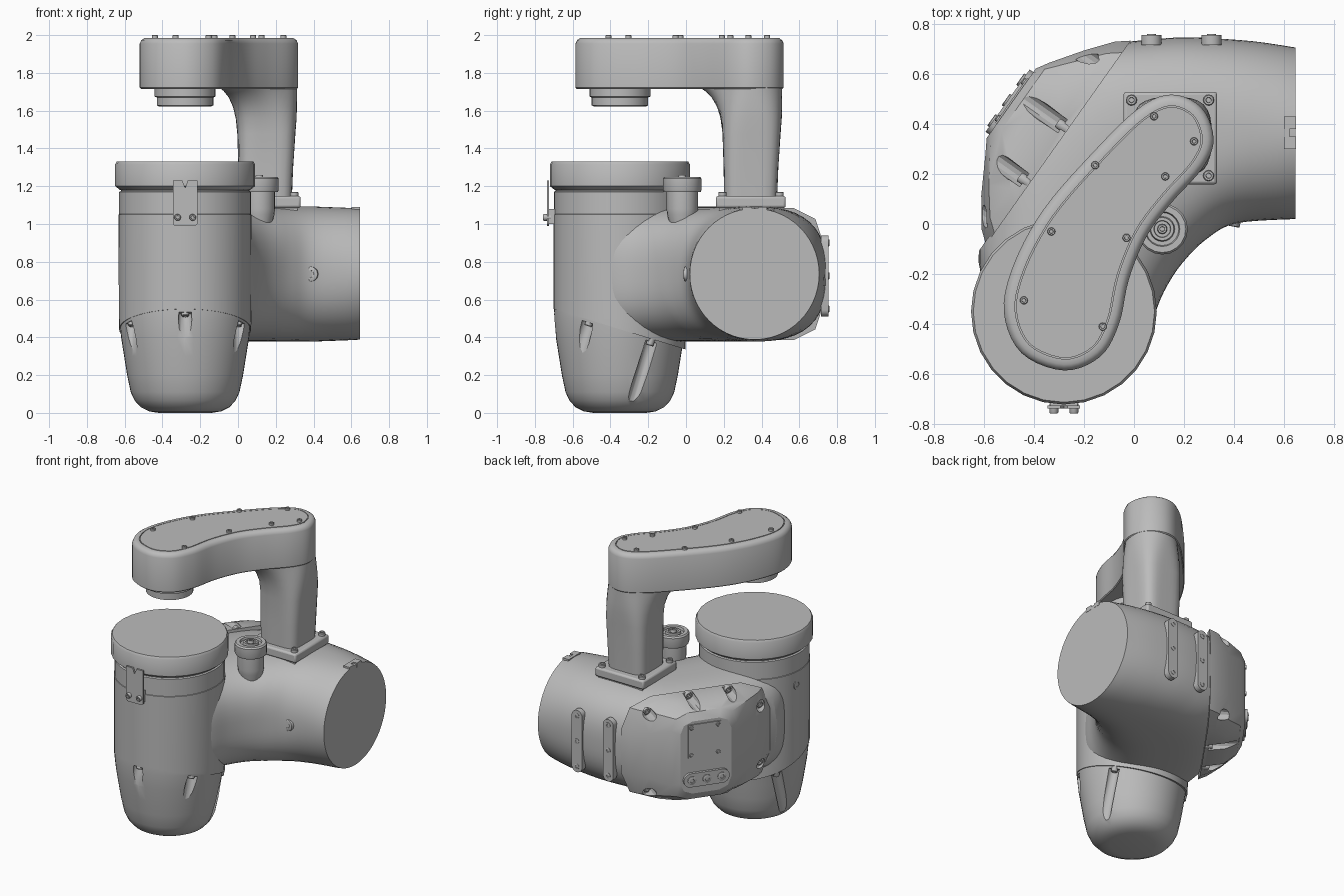
import bpy, bmesh, math
from mathutils import Vector

cube = bpy.data.objects.get("Cube")
if cube:
    bpy.data.objects.remove(cube, do_unlink=True)

gray = bpy.data.materials.new("machine gray")
gray.use_nodes = True
COLOR = (0.5, 0.5, 0.5, 1)
gray.diffuse_color = COLOR
gray.node_tree.nodes["Principled BSDF"].inputs["Base Color"].default_value = COLOR

UP = Vector((0, 0, 1))
AXIS = Vector((-0.28, -0.35, 0))        # upright joint axis
POST = Vector((0.145, 0.342, 0))        # post centre
MID = 0.735                             # height of the horizontal joint axis
SEAM = Vector((-0.31, 0.33, MID))       # centre of the cover seam
OUT = Vector((-0.816, 0.578, 0))        # cover faces this way
ALONG = Vector((0.578, 0.816, 0))


# ---- helpers ----
def finish(name, bm, angle=35):
    bmesh.ops.recalc_face_normals(bm, faces=bm.faces)
    mesh = bpy.data.meshes.new(name)
    bm.to_mesh(mesh)
    bm.free()
    mesh.materials.append(gray)
    ob = bpy.data.objects.new(name, mesh)
    bpy.context.collection.objects.link(ob)
    shade(ob, angle)
    return ob


def shade(ob, angle=35):
    bpy.ops.object.select_all(action='DESELECT')
    ob.select_set(True)
    bpy.context.view_layer.objects.active = ob
    bpy.ops.object.shade_smooth_by_angle(angle=math.radians(angle))


def loft(name, rings, clip=None, angle=35):
    """Skin closed rings, cap the ends, optionally drop all beyond a plane."""
    bm = bmesh.new()
    rows = [[bm.verts.new(p) for p in ring] for ring in rings]
    n = len(rows[0])
    for a, b in zip(rows, rows[1:]):
        for i in range(n):
            j = (i + 1) % n
            bm.faces.new((a[i], a[j], b[j], b[i]))
    bm.faces.new(rows[0])
    bm.faces.new(rows[-1])
    if clip:
        bmesh.ops.bisect_plane(bm, geom=bm.verts[:] + bm.edges[:] + bm.faces[:],
                               plane_co=clip[0], plane_no=clip[1], clear_outer=True)
        bmesh.ops.holes_fill(bm, edges=[e for e in bm.edges if e.is_boundary], sides=0)
    return finish(name, bm, angle)


def lathe(name, profile, origin, axis=UP, sides=16, clip=None):
    """Turn (radius, height) pairs around an axis."""
    q = Vector(axis).to_track_quat('Z', 'Y')
    turn = [2 * math.pi * i / sides for i in range(sides)]
    rings = [[Vector(origin) + q @ Vector((r * math.cos(t), r * math.sin(t), h)) for t in turn]
             for r, h in profile]
    return loft(name, rings, clip)


def bolt(name, at, axis=UP, r=0.018, h=0.018):
    return lathe(name, [(r, -0.02), (r, h * 0.8), (r * 0.85, h), (r * 0.5, h), (r * 0.45, h * 0.5)],
                 at, axis, 12)


def prism(name, outline, offset):
    return loft(name, [outline, [p + Vector(offset) for p in outline]])


def box(name, lo, hi):
    base = [Vector((x, y, lo[2])) for x, y in
            ((lo[0], lo[1]), (hi[0], lo[1]), (hi[0], hi[1]), (lo[0], hi[1]))]
    return prism(name, base, (0, 0, hi[2] - lo[2]))


def superellipse(count, power):
    """Unit outline: round at power 2, squarer above."""
    pts = []
    for i in range(count):
        t = 2 * math.pi * i / count
        x, y = math.cos(t), math.sin(t)
        pts.append(Vector((x, y, 0)) / (abs(x) ** power + abs(y) ** power) ** (1 / power))
    return pts


def spline(points, steps, closed=False):
    """Catmull-Rom curve through the points."""
    pts = [Vector(p) for p in points]
    n = len(pts)
    get = (lambda i: pts[i % n]) if closed else (lambda i: pts[max(0, min(n - 1, i))])
    out = []
    for i in range(n if closed else n - 1):
        a, b, c, d = (get(i + k) for k in (-1, 0, 1, 2))
        for s in range(steps):
            t = s / steps
            out.append(0.5 * (2 * b + (c - a) * t + (2 * a - 5 * b + 4 * c - d) * t * t
                              + (3 * b - a - 3 * c + d) * t ** 3))
    return out if closed else out + [pts[-1]]


def carve(ob, cutters, angle=35):
    for cutter in cutters:
        cutter.hide_render = True
        mod = ob.modifiers.new("slot", 'BOOLEAN')
        mod.operation, mod.solver, mod.object = 'DIFFERENCE', 'EXACT', cutter
        bpy.context.view_layer.objects.active = ob
        bpy.ops.object.modifier_apply(modifier=mod.name)
        bpy.data.objects.remove(cutter, do_unlink=True)
    shade(ob, angle)


# ---- upright joint: dome below a tilted seam, barrel and cap above ----
tilt = Vector((0, 0.307, 1)).normalized()
seam_at = Vector((0, 0, 0.335))
dome = lathe("lower_dome", [(0.14, 0), (0.19, 0.008), (0.235, 0.03), (0.267, 0.065), (0.288, 0.11),
                            (0.307, 0.2), (0.323, 0.3), (0.339, 0.4), (0.349, 0.5), (0.35, 0.7)],
             AXIS, sides=48, clip=(seam_at, tilt))
slots = []
for deg in (-150, -90, -30, 30, 150):
    d = Vector((math.cos(math.radians(deg)), math.sin(math.radians(deg)), 0))
    top = AXIS + d * 0.335
    top.z = 0.32 - 0.307 * top.y
    slots.append(lathe("slot_cutter", [(0.036, 0), (0.036, 0.45)], top, -tilt, 12))
    bolt("dome_bolt", top - d * 0.01, -tilt, 0.02, 0.02)
carve(dome, slots)
lathe("barrel", [(0.343, 0.2), (0.351, 0.5), (0.352, 1.05), (0.349, 1.052), (0.349, 1.17),
                 (0.34, 1.175), (0.34, 1.21)], AXIS, sides=48, clip=(seam_at, -tilt))
lathe("barrel_cap", [(0.345, 1.18), (0.37, 1.2), (0.371, 1.315), (0.362, 1.33)], AXIS, sides=28)

# ---- elbow body: round at its end, squarer into the barrel, cut flat for the cover ----
inner = spline([(0.645, 0.02), (0.41, 0.003), (0.29, -0.06), (0.19, -0.16), (0.12, -0.27),
                (0.065, -0.4), (0.0, -0.5)], 5)
outer = spline([(0.645, 0.705), (0.42, 0.735), (0.1, 0.74), (-0.25, 0.66), (-0.52, 0.32),
                (-0.62, -0.1), (-0.58, -0.28)], 5)
rings = []
for k, (a, b) in enumerate(zip(inner, outer)):
    c, h = (a + b) / 2, (b - a) / 2
    blend = min(1, k / 12)
    high = 0.347 + 0.01 * min(1, k / 5)
    rings.append([(*(c + h * p.x), MID + high * p.y) for p in superellipse(56, 2 + 0.9 * blend)])
loft("elbow_body", rings, clip=(SEAM, OUT))

# ---- faceted back cover ----
rings = []
for n, u0, u1, h, cut in ((-0.01, -0.5, 0.5, 0.35, 0.2), (0.04, -0.46, 0.46, 0.348, 0.2),
                          (0.12, -0.35, 0.36, 0.335, 0.18), (0.205, -0.2, 0.24, 0.3, 0.11),
                          (0.235, -0.15, 0.19, 0.25, 0.08)):
    pts = []
    for su, sz in ((1, 1), (-1, 1), (-1, -1), (1, -1)):
        corner = [(su * a, sz * b) for a, b in ((0, cut), (0.29 * cut, 0.29 * cut), (cut, 0))]
        edge = u1 if su > 0 else u0
        pts += [(edge - a, sz * h - b) for a, b in (corner if su * sz > 0 else corner[::-1])]
    rings.append([SEAM + ALONG * u + OUT * n + UP * z for u, z in pts])
cover = loft("back_cover", rings, angle=28)
slots = []
for u, z in ((-0.2, 0.335), (0.064, 0.335), (0.345, 0.27), (-0.41, 0.2)):
    for side in (1, -1):
        at = SEAM + ALONG * u + UP * side * z + OUT * 0.015
        slots.append(lathe("slot_cutter", [(0.036, 0), (0.036, 0.4)], at, OUT, 12))
        bolt("cover_bolt", at, OUT, 0.021, 0.025)
carve(cover, slots, 28)


# plates on the cover face
def on_cover(u, z, n=0.228):
    return SEAM + ALONG * u + OUT * n + UP * z


prism("cover_panel", [on_cover(0.03 + x * 0.11, 0.115 + z * 0.115)
                      for x, z in ((-1, -1), (1, -1), (1, 1), (-1, 1))], OUT * 0.014)
for x in (-1, 1):
    for z in (-1, 1):
        bolt("panel_bolt", on_cover(0.03 + x * 0.09, 0.115 + z * 0.095, 0.24), OUT, 0.014, 0.01)


def obround(reach, r):
    pts = []
    for i in range(20):
        t = 2 * math.pi * (i + 0.5) / 20
        pts.append((r * math.cos(t) + math.copysign(reach, math.cos(t)), r * math.sin(t)))
    return pts


prism("connector_plate", [on_cover(0.02 + x, -0.15 + z) for x, z in obround(0.105, 0.048)], OUT * 0.025)
for x in (-0.1, 0, 0.1):
    bolt("connector_bolt", on_cover(0.02 + x, -0.15, 0.252), OUT, 0.028, 0.01)

# ---- rear mounting strips ----
for x in (0.07, 0.31):
    prism("rear_strip", [Vector((x + a, 0.715, 0.725 + b)) for b, a in obround(0.175, 0.04)], (0, 0.04, 0))
    for z in (0.55, 0.725, 0.9):
        bolt("strip_bolt", (x, 0.754, z), (0, 1, 0), 0.018, 0.005)

# ---- side bosses, end bracket, plug ----
bolt("barrel_boss", (-0.628, -0.32, 0.96), (-1, 0, 0), 0.034, 0.004)
bolt("elbow_plug", (0.385, 0.006, MID), (-0.2, -1, 0), 0.04, 0.014)
for y in (0.3, 0.38):
    box("end_bracket", (0.6, y, 1.06), (0.647, y + 0.05, 1.09))
box("end_bracket_bridge", (0.6, 0.34, 1.06), (0.622, 0.39, 1.09))

# ---- front tag with notch ----
tag = ((-0.065, 1.0), (-0.055, 0.99), (0.055, 0.99), (0.065, 1.0), (0.065, 1.23),
       (0.014, 1.23), (0, 1.19), (-0.014, 1.23), (-0.065, 1.23))
prism("front_tag", [Vector((AXIS.x + x, -0.736, z)) for x, z in tag], (0, 0.012, 0))
box("tag_spacer", (-0.335, -0.726, 1.0), (-0.225, -0.68, 1.08))
for x in (-0.04, 0.04):
    bolt("tag_bolt", (AXIS.x + x, -0.736, 1.035), (0, -1, 0), 0.018, 0.02)

# ---- filler knob ----
lathe("filler_knob", [(0.05, 0.94), (0.08, 1.05), (0.083, 1.08), (0.083, 1.17), (0.098, 1.17), (0.102, 1.18),
                      (0.102, 1.24), (0.094, 1.25), (0.07, 1.25), (0.066, 1.235), (0.05, 1.235),
                      (0.046, 1.25), (0.034, 1.25), (0.032, 1.238)], (0.113, -0.02, 0), sides=20)
bolt("knob_bolt", (0.113, -0.02, 1.238), UP, 0.02, 0.022)

# ---- post flange ----
box("flange_pad", (-0.025, 0.175, 0.95), (0.315, 0.515, 1.09))
flange = box("post_flange", (-0.042, 0.158, 1.085), (0.332, 0.528, 1.148))
mod = flange.modifiers.new("soft_edges", 'BEVEL')
mod.width, mod.segments = 0.012, 2
for x in (-0.01, 0.298):
    for y in (0.193, 0.495):
        bolt("flange_bolt", (x, y, 1.148), UP, 0.022, 0.022)

# ---- post, flaring into the arm ----
lean = Vector((-0.65, -0.76, 0))
rings = []
for z, shift, half, power, flare in ((1.13, 0, 0.14, 5, 0), (1.3, 0.002, 0.145, 5, 0), (1.48, 0.005, 0.154, 4, 0),
                                     (1.56, 0.007, 0.158, 3.2, 0.012), (1.62, 0.007, 0.16, 2.7, 0.035),
                                     (1.67, 0.007, 0.16, 2.4, 0.075), (1.705, 0.007, 0.16, 2.2, 0.125),
                                     (1.73, 0.007, 0.16, 2.1, 0.18)):
    ring = []
    for p in superellipse(40, power):
        p = p * half
        p += lean * flare * max(0, p.dot(lean) / 0.15)
        ring.append(POST + Vector((shift, shift, z)) + p)
    rings.append(ring)
loft("post", rings)

# ---- curved arm with inset lid ----
plan = spline([(-0.28, -0.585), (-0.135, -0.53), (-0.06, -0.4), (-0.02, -0.22), (0.05, -0.05), (0.15, 0.085),
               (0.275, 0.225), (0.318, 0.34), (0.27, 0.465), (0.15, 0.517), (0.015, 0.46), (-0.17, 0.28),
               (-0.36, 0.06), (-0.48, -0.16), (-0.52, -0.35), (-0.45, -0.515)], 5, True)


def arm_ring(inset, z):
    out = []
    for i, p in enumerate(plan):
        d = (plan[(i + 1) % len(plan)] - plan[i - 1]).normalized()
        out.append(Vector((p.x - d.y * inset, p.y + d.x * inset, z)))
    return out


loft("arm", [arm_ring(*r) for r in ((0.006, 1.716), (0, 1.722), (0, 1.955), (0.008, 1.973), (0.024, 1.984),
                                    (0.045, 1.984), (0.045, 1.978), (0.05, 1.978), (0.05, 1.985))])
for x, y in ((0.08, 0.43), (0.24, 0.33), (-0.155, 0.235), (0.125, 0.19),
             (-0.33, -0.03), (-0.03, -0.055), (-0.44, -0.305), (-0.125, -0.41)):
    bolt("lid_bolt", (x, y, 1.985), UP, 0.016, 0.015)
lathe("arm_output", [(0.14, 1.623), (0.15, 1.628), (0.15, 1.67), (0.161, 1.675), (0.161, 1.73)], AXIS, sides=32)
